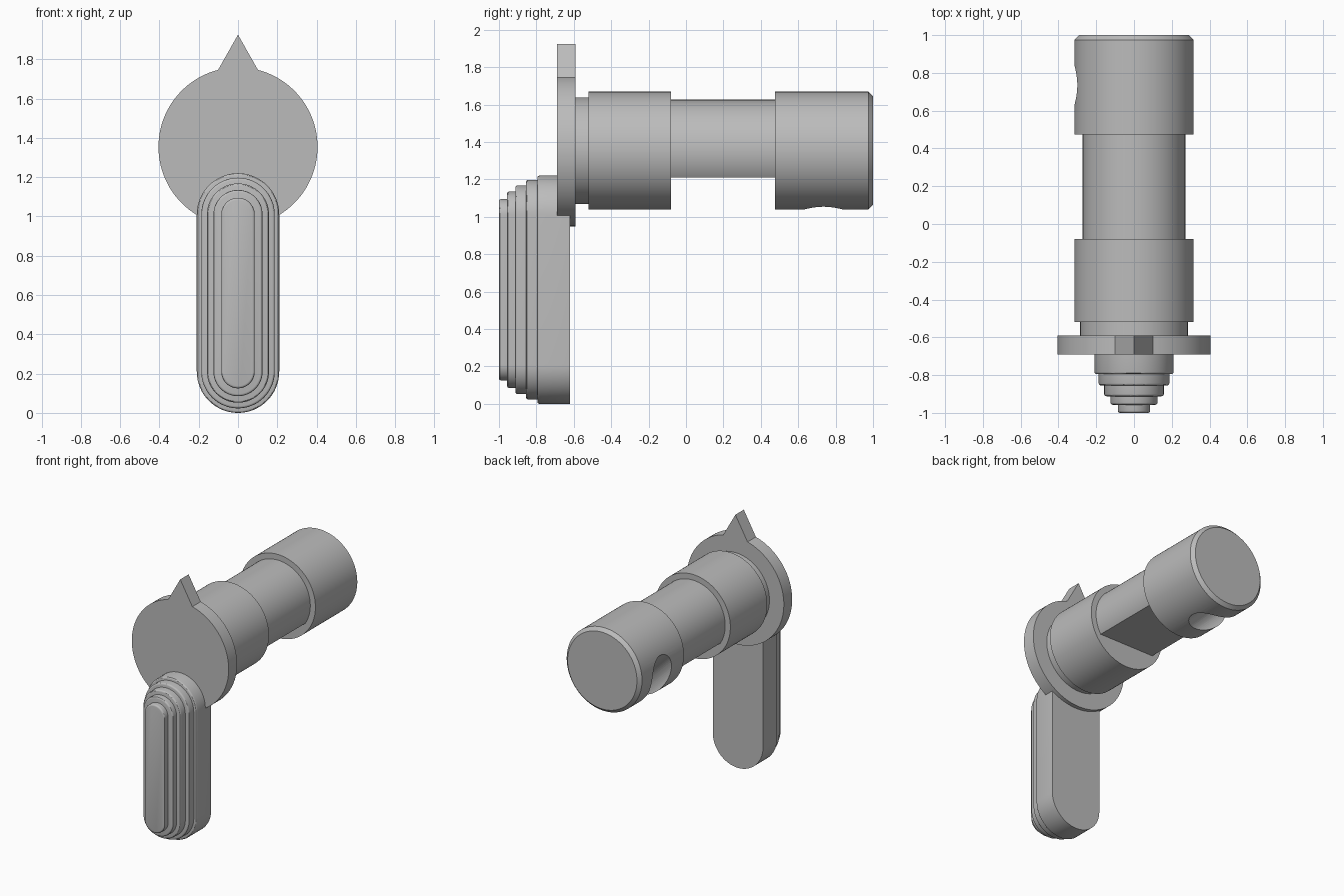
import bpy, bmesh
from math import sin, cos, pi, radians, sqrt

if "Cube" in bpy.data.objects:
    bpy.data.objects.remove(bpy.data.objects["Cube"], do_unlink=True)

AXIS_Z = 1.354
GREY = (0.5, 0.5, 0.5, 1.0)
metal = bpy.data.materials.new("plain grey metal")
metal.use_nodes = True
metal.diffuse_color = GREY
metal.node_tree.nodes["Principled BSDF"].inputs["Base Color"].default_value = GREY


def arc(radius, start, end, z=AXIS_Z, steps=96):
    """Points (x, z) on an arc, angles in degrees."""
    angles = [radians(start + (end - start) * i / steps) for i in range(steps + 1)]
    return [(radius * cos(a), z + radius * sin(a)) for a in angles]


def circle(radius):
    return arc(radius, 0, 360)[:-1]


def smooth(obj):
    bpy.ops.object.select_all(action='DESELECT')
    obj.select_set(True)
    bpy.context.view_layer.objects.active = obj
    bpy.ops.object.shade_smooth_by_angle(angle=radians(30))


def prism(name, outline, y0, y1, bevel=0, bevel_y=None, segments=1):
    """Extrude an (x, z) outline along y, with an optional bevel round one end."""
    bm = bmesh.new()
    ends = [[bm.verts.new((x, y, z)) for x, z in outline] for y in (y0, y1)]
    for ring in ends:
        bm.faces.new(ring)
    n = len(outline)
    for i in range(n):
        j = (i + 1) % n
        bm.faces.new((ends[0][i], ends[0][j], ends[1][j], ends[1][i]))
    bmesh.ops.recalc_face_normals(bm, faces=bm.faces)
    if bevel:
        rim = [e for e in bm.edges if all(abs(v.co.y - bevel_y) < 1e-5 for v in e.verts)]
        bmesh.ops.bevel(bm, geom=rim, offset=bevel, segments=segments,
                        profile=0.5, affect='EDGES')
    mesh = bpy.data.meshes.new(name)
    bm.to_mesh(mesh)
    bm.free()
    mesh.materials.append(metal)
    obj = bpy.data.objects.new(name, mesh)
    bpy.context.collection.objects.link(obj)
    smooth(obj)
    return obj


# Shaft sections
prism("front_collar", circle(0.285), -0.61, -0.50)
prism("front_bearing", circle(0.315), -0.52, -0.08)
flat = radians(32)  # angle below horizontal where the flat starts
prism("flatted_journal", arc(0.272, -32, 212), -0.10, 0.49)
rear = prism("rear_bearing", circle(0.315), 0.475, 1.0, 0.025, 1.0)

# Detent groove across the lower right of the rear bearing
offset = 0.26 / sqrt(2)
bpy.ops.mesh.primitive_cylinder_add(vertices=64, radius=0.115, depth=1.2,
                                    location=(-offset, 0.735, AXIS_Z - offset),
                                    rotation=(0, radians(135), 0))
cutter = bpy.context.object
cutter.name = "groove_cutter"
cutter.hide_render = True
cutter.data.materials.append(metal)
bpy.context.view_layer.objects.active = rear
cut = rear.modifiers.new("groove", 'BOOLEAN')
cut.object = cutter
cut.operation = 'DIFFERENCE'
cut.solver = 'EXACT'
bpy.ops.object.modifier_apply(modifier=cut.name)
bpy.data.objects.remove(cutter, do_unlink=True)
smooth(rear)

# Round plate with its pointer
prism("pointer_disc", arc(0.405, 104.5, 435.5) + [(0, 1.925)], -0.69, -0.59)

# Lever: stepped rounded bars, each smaller than the one behind
LOW, HIGH = 0.21, 1.01
steps = [(0.21, -0.62, -0.795), (0.187, -0.77, -0.855), (0.158, -0.83, -0.912),
         (0.125, -0.89, -0.957), (0.085, -0.93, -1.0)]
for i, (radius, back, front) in enumerate(steps):
    outline = arc(radius, 0, 180, HIGH, 32) + arc(radius, 180, 360, LOW, 32)
    prism(f"lever_step_{i + 1}", outline, front, back, 0.012, front, 3)
